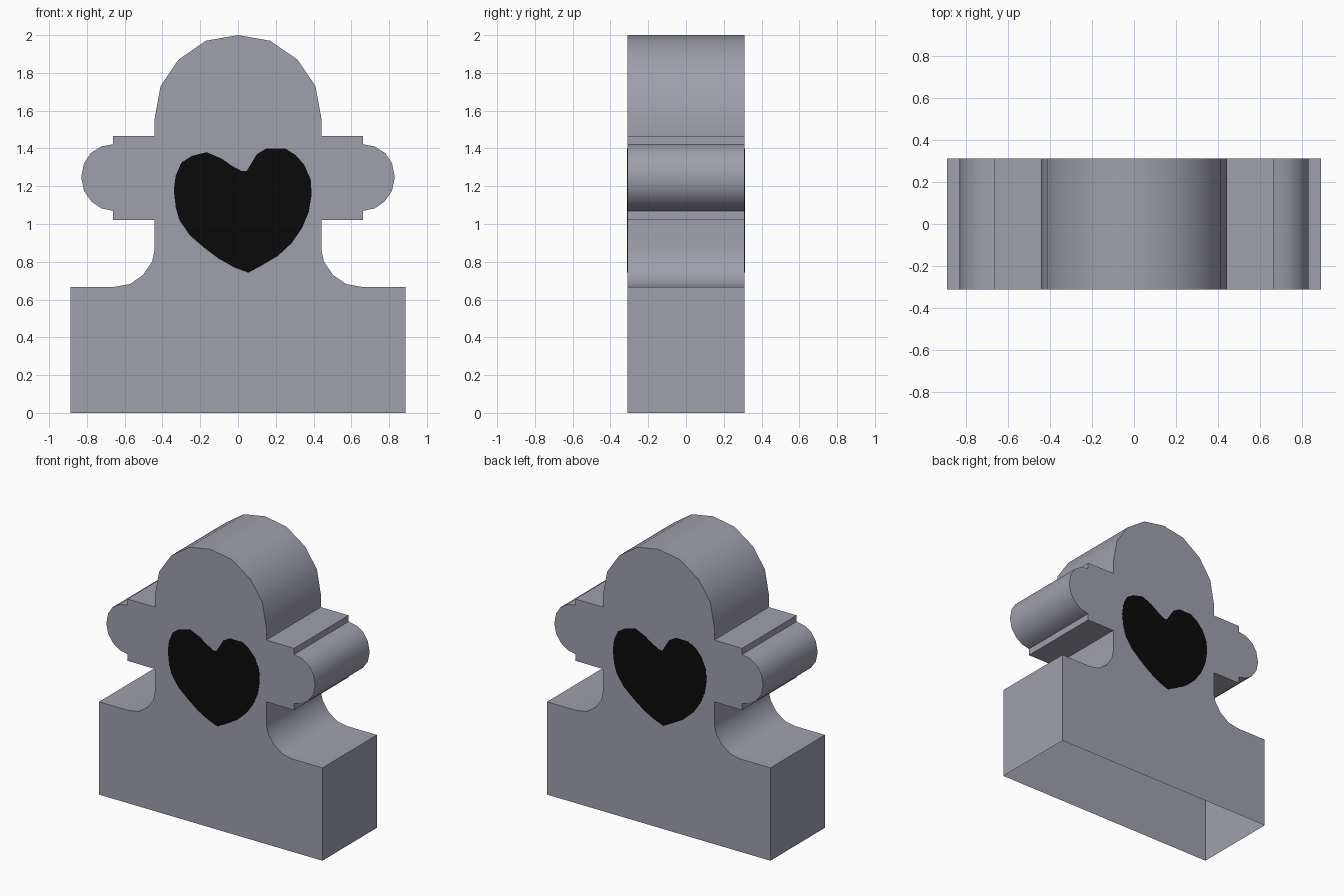
import bpy, bmesh, math

if "Cube" in bpy.data.objects:
    bpy.data.objects.remove(bpy.data.objects["Cube"])

HALF_DEPTH = 0.31
PLATE = 0.002


def material(name, colour):
    mat = bpy.data.materials.new(name)
    mat.diffuse_color = (*colour, 1.0)
    mat.use_nodes = True
    mat.node_tree.nodes["Principled BSDF"].inputs["Base Color"].default_value = mat.diffuse_color
    return mat


def extruded(name, outline, y0, y1, mat, open_bottom=False):
    """Extrude an x-z outline from y0 to y1, optionally leaving the z = 0 side open."""
    bm = bmesh.new()
    near = [bm.verts.new((x, y0, z)) for x, z in outline]
    far = [bm.verts.new((x, y1, z)) for x, z in outline]
    bm.faces.new(near)
    bm.faces.new(far[::-1])
    for i in range(len(outline)):
        j = (i + 1) % len(outline)
        bm.faces.new((near[j], near[i], far[i], far[j]))
    bmesh.ops.recalc_face_normals(bm, faces=bm.faces)
    if open_bottom:
        base = [f for f in bm.faces if all(v.co.z < 1e-5 for v in f.verts)]
        bmesh.ops.delete(bm, geom=base, context='FACES_ONLY')
    mesh = bpy.data.meshes.new(name)
    bm.to_mesh(mesh)
    bm.free()
    mesh.materials.append(mat)
    obj = bpy.data.objects.new(name, mesh)
    bpy.context.collection.objects.link(obj)
    return obj


grey = material("lilac grey", (0.35, 0.35, 0.42))
black = material("black", (0.003, 0.003, 0.003))

# Right half of the body: dome, shoulder, round arm, fillet, base block
half = [(0, 2.0), (0.17, 1.97), (0.315, 1.87), (0.41, 1.73), (0.442, 1.555),
        (0.442, 1.466), (0.663, 1.466), (0.663, 1.422),
        (0.725, 1.41), (0.78, 1.375), (0.815, 1.322), (0.83, 1.247),
        (0.815, 1.175), (0.777, 1.12), (0.725, 1.083), (0.663, 1.07),
        (0.663, 1.022), (0.442, 1.022), (0.442, 0.86),
        (0.455, 0.80), (0.503, 0.73), (0.572, 0.682), (0.655, 0.667),
        (0.888, 0.667), (0.888, 0)]
outline = half + [(-x, z) for x, z in reversed(half[1:])]
body = extruded("body", outline, -HALF_DEPTH, HALF_DEPTH, grey, open_bottom=True)

bpy.ops.object.select_all(action='DESELECT')
body.select_set(True)
bpy.context.view_layer.objects.active = body
bpy.ops.object.shade_smooth_by_angle(angle=math.radians(35))

# Hand-drawn heart on the front, and a slightly wider one on the back
heart = [(0.02, 1.28), (-0.035, 1.31), (-0.085, 1.345), (-0.165, 1.38),
         (-0.245, 1.36), (-0.30, 1.325), (-0.33, 1.255), (-0.34, 1.18),
         (-0.33, 1.09), (-0.31, 1.02), (-0.255, 0.94), (-0.18, 0.875),
         (-0.10, 0.815), (-0.02, 0.77), (0.055, 0.742), (0.125, 0.78),
         (0.21, 0.83), (0.285, 0.90), (0.34, 0.98), (0.375, 1.065),
         (0.39, 1.155), (0.385, 1.235), (0.35, 1.315), (0.305, 1.365),
         (0.25, 1.40), (0.15, 1.40), (0.10, 1.37), (0.07, 1.32), (0.045, 1.28)]
back = [(0.017 - 1.02 * x, z) for x, z in heart]
extruded("front_heart", heart, -HALF_DEPTH - PLATE, -HALF_DEPTH, black)
extruded("back_heart", back, HALF_DEPTH, HALF_DEPTH + PLATE, black)
